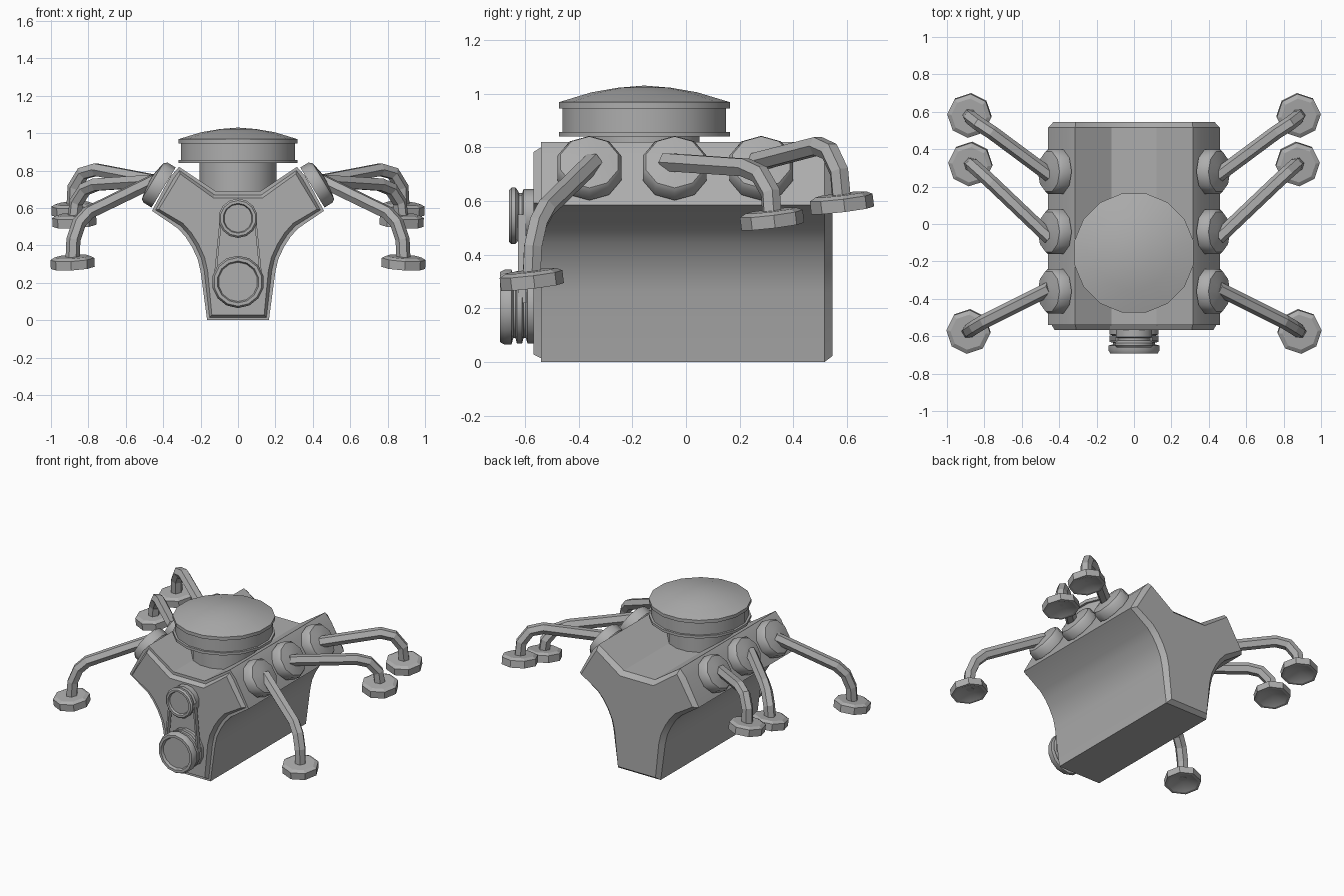
import bpy, bmesh, math
from mathutils import Vector, Matrix

cube = bpy.data.objects.get("Cube")
if cube:
    bpy.data.objects.remove(cube, do_unlink=True)

metal = bpy.data.materials.new("grey_metal")
metal.use_nodes = True
metal.diffuse_color = (0.42, 0.42, 0.42, 1)
metal.node_tree.nodes["Principled BSDF"].inputs["Base Color"].default_value = (0.42, 0.42, 0.42, 1)


def finish(name, bm, angle=30):
    bmesh.ops.recalc_face_normals(bm, faces=bm.faces)
    mesh = bpy.data.meshes.new(name)
    bm.to_mesh(mesh)
    bm.free()
    mesh.materials.append(metal)
    obj = bpy.data.objects.new(name, mesh)
    bpy.context.collection.objects.link(obj)
    bpy.ops.object.select_all(action='DESELECT')
    obj.select_set(True)
    bpy.context.view_layer.objects.active = obj
    bpy.ops.object.shade_smooth_by_angle(angle=math.radians(angle))
    return obj


def lathe(name, profile, origin, axis, sides, angle=30):
    """Revolve (radius, height) points about an axis."""
    bm = bmesh.new()
    matrix = Matrix.Translation(origin) @ Vector(axis).to_track_quat('Z', 'Y').to_matrix().to_4x4()
    rings = []
    for r, h in profile:
        if r == 0:
            rings.append([bm.verts.new(matrix @ Vector((0, 0, h)))] * sides)
            continue
        turns = [math.tau * (i + 0.5) / sides for i in range(sides)]
        rings.append([bm.verts.new(matrix @ Vector((r * math.cos(a), r * math.sin(a), h))) for a in turns])
    for low, high in zip(rings, rings[1:]):
        for i in range(sides):
            j = (i + 1) % sides
            bm.faces.new(list(dict.fromkeys((low[i], low[j], high[j], high[i]))))
    return finish(name, bm, angle)


# Engine block: Y-shaped section extruded front to back
half = [(0.165, 0), (0.2, 0.26), (0.215, 0.325), (0.245, 0.39), (0.28, 0.445), (0.32, 0.49),
        (0.46, 0.585), (0.36, 0.77), (0.315, 0.82), (0.12, 0.69)]
outline = half + [(-x, z) for x, z in reversed(half)]
bm = bmesh.new()
front = bm.faces.new([bm.verts.new((x, -0.54, z)) for x, z in outline])
result = bmesh.ops.extrude_face_region(bm, geom=[front], use_keep_orig=True)
back = [f for f in result["geom"] if isinstance(f, bmesh.types.BMFace)][0]
bmesh.ops.translate(bm, verts=back.verts, vec=(0, 1.055, 0))
bmesh.ops.recalc_face_normals(bm, faces=bm.faces)
bmesh.ops.inset_region(bm, faces=[back], thickness=0.03, depth=0.03)
bmesh.ops.inset_region(bm, faces=[front], thickness=0.02, depth=0)
bmesh.ops.inset_region(bm, faces=[front], thickness=0.018, depth=0.028)
finish("engine_block", bm)

# Air cleaner and its neck
lathe("carburetor_neck", [(0.21, 0.66), (0.21, 0.85)], (0, -0.155, 0), (0, 0, 1), 16)
lathe("air_cleaner", [(0, 0.84), (0.325, 0.84), (0.325, 0.858), (0.31, 0.858), (0.31, 0.945),
                      (0.325, 0.945), (0.325, 0.968), (0.2, 1.005), (0.1, 1.022), (0, 1.03)],
      (0, -0.155, 0), (0, 0, 1), 16)

# Grooved front pulleys with dished faces
lathe("upper_pulley", [(0.1, 0.56), (0.1, 0.605), (0.085, 0.61), (0.085, 0.622), (0.095, 0.627),
                       (0.105, 0.635), (0.105, 0.65), (0.095, 0.66), (0.08, 0.66), (0.075, 0.645), (0, 0.645)],
      (0, 0, 0.545), (0, -1, 0), 14)
lathe("lower_pulley", [(0.135, 0.56), (0.135, 0.59), (0.115, 0.597), (0.115, 0.605), (0.135, 0.61),
                       (0.135, 0.63), (0.115, 0.635), (0.115, 0.643), (0.14, 0.65), (0.14, 0.675),
                       (0.13, 0.693), (0.112, 0.693), (0.105, 0.675), (0, 0.675)],
      (0, 0, 0.205), (0, -1, 0), 14)

# Belt runs between the two pulleys
bm = bmesh.new()
for side in (-1, 1):
    for y in (-0.595, -0.625):
        for x, z in ((0.13, 0.22), (0.097, 0.55), (0.085, 0.55), (0.118, 0.22)):
            bm.verts.new((side * x, y, z))
    bm.verts.ensure_lookup_table()
    near, far = bm.verts[-8:-4], bm.verts[-4:]
    bm.faces.new(near)
    bm.faces.new(far)
    for i in range(4):
        j = (i + 1) % 4
        bm.faces.new((near[i], near[j], far[j], far[i]))
finish("belt", bm)

# Exhaust pipes: a flange on the bank, a bent tube and an open cup
routes = {
    "front": (-0.36, [(0.45, -0.345, 0.745), (0.8, -0.52, 0.575), (0.85, -0.55, 0.52),
                      (0.88, -0.57, 0.43), (0.885, -0.575, 0.31)], 0.31),
    "middle": (-0.042, [(0.45, -0.075, 0.745), (0.76, 0.22, 0.725), (0.82, 0.275, 0.7),
                        (0.865, 0.315, 0.63), (0.875, 0.32, 0.54)], 0.535),
    "rear": (0.28, [(0.45, 0.26, 0.745), (0.76, 0.49, 0.805), (0.83, 0.535, 0.785),
                    (0.875, 0.57, 0.71), (0.88, 0.58, 0.6)], 0.595),
}
for place, (flange_y, path, cup_z) in routes.items():
    for side, label in ((1, "left"), (-1, "right")):
        lathe(f"{place}_{label}_flange",
              [(0.125, -0.02), (0.125, 0.03), (0.112, 0.048), (0.05, 0.06), (0, 0.065)],
              (side * 0.415, flange_y, 0.72), (side * 0.86, 0, 0.52), 10, 40)
        curve = bpy.data.curves.new(f"{place}_{label}_pipe", 'CURVE')
        curve.dimensions = '3D'
        curve.bevel_depth = 0.038
        curve.bevel_resolution = 1
        curve.use_fill_caps = True
        curve.materials.append(metal)
        spline = curve.splines.new('POLY')
        spline.points.add(len(path) - 1)
        for point, (x, y, z) in zip(spline.points, path):
            point.co = (side * x, y, z, 1)
        spline.use_smooth = False
        pipe = bpy.data.objects.new(curve.name, curve)
        bpy.context.collection.objects.link(pipe)
        x, y, _ = path[-1]
        lathe(f"{place}_{label}_cup",
              [(0, 0.03), (0.095, 0.03), (0.118, 0.018), (0.118, -0.03), (0.1, -0.03), (0, 0.01)],
              (side * x, y, cup_z), (side * 0.06, -0.12, 1), 8, 20)
